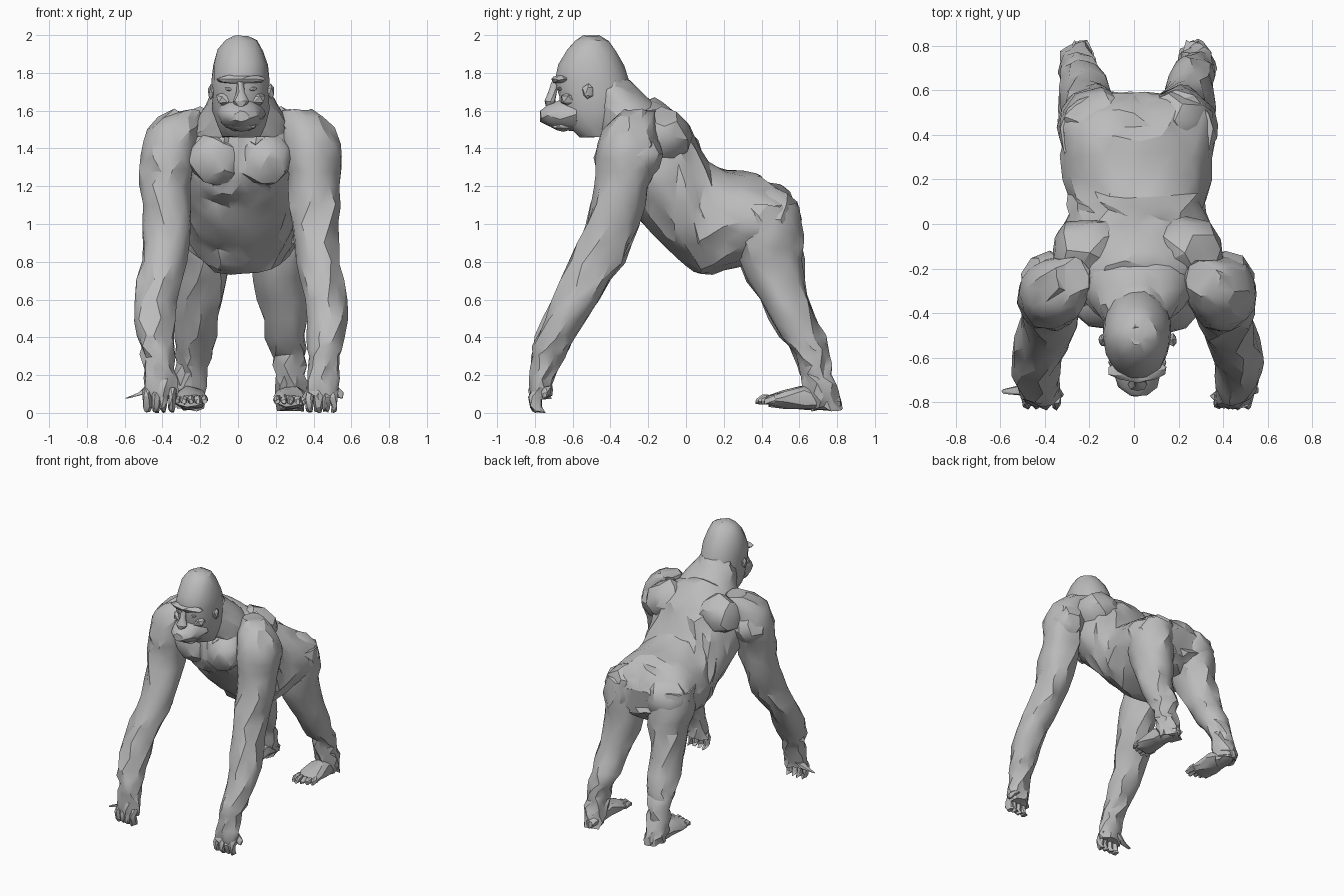
import bpy, bmesh, math, random
from mathutils import Vector

random.seed(7)
if "Cube" in bpy.data.objects:
    bpy.data.objects.remove(bpy.data.objects["Cube"], do_unlink=True)

fur = bpy.data.materials.new("grey fur")
fur.use_nodes = True
GREY = (0.5, 0.5, 0.5, 1)
fur.diffuse_color = GREY
fur.node_tree.nodes["Principled BSDF"].inputs["Base Color"].default_value = GREY
MID = 0.015  # x of the body's mirror plane


def finish(bm, name, side, rough):
    """Mirror to a side, roughen into facets and make the object."""
    for v in bm.verts:
        v.co += Vector([random.uniform(-rough, rough) for _ in range(3)])
        v.co.x = MID + side * v.co.x
        v.co.z = max(v.co.z, 0.0)
    bmesh.ops.triangulate(bm, faces=bm.faces[:])
    bmesh.ops.recalc_face_normals(bm, faces=bm.faces[:])
    mesh = bpy.data.meshes.new(name)
    bm.to_mesh(mesh)
    bm.free()
    mesh.materials.append(fur)
    ob = bpy.data.objects.new(name, mesh)
    bpy.context.collection.objects.link(ob)
    bpy.ops.object.select_all(action="DESELECT")
    ob.select_set(True)
    bpy.context.view_layer.objects.active = ob
    bpy.ops.object.shade_smooth_by_angle(angle=math.radians(28))


def smooth(p, steps):
    """Catmull-Rom through the stations."""
    p = [Vector(q) for q in p]
    out = []
    for i in range(len(p) - 1):
        a, b, c, d = p[max(i - 1, 0)], p[i], p[i + 1], p[min(i + 2, len(p) - 1)]
        for k in range(steps):
            t = k / steps
            out.append(0.5 * (2 * b + (c - a) * t + (2 * a - 5 * b + 4 * c - d) * t * t
                              + (3 * b - a - 3 * c + d) * t ** 3))
    return out + [p[-1]]


def loft(name, stations, axis="z", sides=12, steps=2, rough=0.01, side=1):
    """Skin elliptical rings (x, y, z, half width, half depth) lying across an axis."""
    bm = bmesh.new()
    rings = []
    for j, (x, y, z, a, b) in enumerate(smooth(stations, steps)):
        ring = []
        for i in range(sides):
            t = 2 * math.pi * (i + 0.5 * (j % 2)) / sides
            u, w = a * math.cos(t), b * math.sin(t)
            ring.append(bm.verts.new((x + u, y + w, z) if axis == "z" else (x + u, y, z + w)))
        rings.append(ring)
    for j, (r, q) in enumerate(zip(rings, rings[1:])):
        for i in range(sides):
            n = (i + 1) % sides
            if j % 2 == 0:
                bm.faces.new((r[i], r[n], q[i]))
                bm.faces.new((r[n], q[n], q[i]))
            else:
                bm.faces.new((r[i], r[n], q[n]))
                bm.faces.new((r[i], q[n], q[i]))
    bm.faces.new(rings[0])
    bm.faces.new(rings[-1])
    finish(bm, name, side, rough)


def blob(name, centre, size, side=1, rough=0.006, detail=2):
    """Faceted ellipsoid."""
    bm = bmesh.new()
    bmesh.ops.create_icosphere(bm, subdivisions=detail, radius=1)
    for v in bm.verts:
        v.co = Vector(c + s * k for c, s, k in zip(centre, size, v.co))
    finish(bm, name, side, rough)


# Torso, from chest to rump
loft("torso", [
    (0, -0.44, 1.36, 0.12, 0.10), (0, -0.38, 1.36, 0.24, 0.20),
    (0, -0.28, 1.35, 0.32, 0.27), (0, -0.18, 1.305, 0.34, 0.355),
    (0, -0.05, 1.21, 0.33, 0.385), (0, 0.05, 1.105, 0.31, 0.37),
    (0, 0.13, 1.025, 0.31, 0.30), (0, 0.30, 1.025, 0.34, 0.25),
    (0, 0.45, 1.02, 0.34, 0.21), (0, 0.54, 1.01, 0.28, 0.16),
    (0, 0.58, 1.0, 0.18, 0.08)], axis="y", sides=22, rough=0.016)

# Neck and head
loft("neck", [(0, -0.25, 1.46, 0.27, 0.20), (0, -0.29, 1.58, 0.22, 0.19),
              (0, -0.36, 1.68, 0.16, 0.15), (0, -0.42, 1.76, 0.12, 0.12)], sides=14)
loft("head", [
    (0, -0.46, 1.46, 0.10, 0.10), (0, -0.47, 1.52, 0.13, 0.16),
    (0, -0.475, 1.60, 0.15, 0.195), (0, -0.48, 1.68, 0.155, 0.195),
    (0, -0.50, 1.76, 0.153, 0.20), (0, -0.505, 1.84, 0.145, 0.175),
    (0, -0.50, 1.92, 0.12, 0.13), (0, -0.50, 1.97, 0.085, 0.09),
    (0, -0.50, 1.997, 0.035, 0.04)], sides=14, steps=1, rough=0.005)

# Face
loft("muzzle", [(0, -0.58, 1.585, 0.13, 0.10), (0, -0.67, 1.575, 0.11, 0.08),
                (0, -0.73, 1.575, 0.085, 0.055), (0, -0.77, 1.57, 0.04, 0.025)],
     axis="y", sides=10, steps=1, rough=0.005)
blob("lower_jaw", (0, -0.65, 1.525), (0.085, 0.075, 0.035))
blob("brow_ridge", (0, -0.655, 1.765), (0.135, 0.055, 0.026), rough=0.004)
loft("nose", [(0, -0.69, 1.755, 0.018, 0.02), (0, -0.705, 1.70, 0.022, 0.025),
              (0, -0.72, 1.65, 0.042, 0.03), (0, -0.715, 1.62, 0.025, 0.03)],
     sides=8, steps=1, rough=0.003)

# Arm from shoulder to knuckles, and leg from hip to heel
ARM = [(0.29, -0.24, 1.60, 0.08, 0.08), (0.355, -0.29, 1.50, 0.145, 0.145),
       (0.385, -0.31, 1.35, 0.15, 0.165), (0.395, -0.34, 1.20, 0.135, 0.145),
       (0.395, -0.39, 1.00, 0.13, 0.14), (0.41, -0.475, 0.80, 0.115, 0.14),
       (0.455, -0.585, 0.60, 0.11, 0.125), (0.45, -0.69, 0.40, 0.095, 0.105),
       (0.44, -0.735, 0.30, 0.085, 0.085), (0.43, -0.765, 0.18, 0.085, 0.06),
       (0.425, -0.77, 0.08, 0.09, 0.055)]
LEG = [(0.18, 0.42, 1.10, 0.16, 0.17), (0.195, 0.44, 0.95, 0.165, 0.175),
       (0.19, 0.45, 0.80, 0.14, 0.17), (0.22, 0.52, 0.60, 0.125, 0.135),
       (0.24, 0.615, 0.40, 0.105, 0.115), (0.255, 0.67, 0.30, 0.09, 0.09),
       (0.265, 0.69, 0.20, 0.08, 0.08), (0.27, 0.72, 0.10, 0.08, 0.085),
       (0.265, 0.74, 0.02, 0.07, 0.08)]
FOOT = [(0.255, 0.82, 0.05, 0.03, 0.03), (0.26, 0.76, 0.06, 0.065, 0.05),
        (0.265, 0.62, 0.08, 0.08, 0.06), (0.265, 0.52, 0.07, 0.09, 0.045),
        (0.265, 0.44, 0.065, 0.085, 0.03)]

for s, tag in ((1, "left"), (-1, "right")):
    loft(f"{tag}_arm", ARM, sides=12, rough=0.013, side=s)
    loft(f"{tag}_leg", LEG, sides=12, rough=0.013, side=s)
    loft(f"{tag}_foot", FOOT, axis="y", sides=10, steps=1, rough=0.007, side=s)

    # Muscle masses that fill the joints
    blob(f"{tag}_chest_muscle", (0.13, -0.38, 1.34), (0.15, 0.10, 0.14), s, 0.012)
    blob(f"{tag}_shoulder_blade", (0.22, -0.12, 1.46), (0.17, 0.15, 0.15), s, 0.014)
    blob(f"{tag}_buttock", (0.175, 0.47, 1.02), (0.165, 0.135, 0.17), s, 0.013)
    blob(f"{tag}_shoulder", (0.40, -0.25, 1.36), (0.12, 0.12, 0.14), s, 0.013)

    # Ear, eye and cheek
    blob(f"{tag}_ear", (0.158, -0.52, 1.70), (0.022, 0.03, 0.042), s, 0.004, 1)
    blob(f"{tag}_eye", (0.06, -0.665, 1.715), (0.028, 0.014, 0.013), s, 0.001, 1)
    blob(f"{tag}_cheek", (0.085, -0.62, 1.66), (0.05, 0.05, 0.04), s, 0.004, 1)

    # Four knuckled fingers and a thumb
    for i in range(4):
        x = 0.365 + 0.043 * i
        loft(f"{tag}_finger_{i + 1}", [
            (x, -0.775, 0.13, 0.022, 0.03), (x, -0.80, 0.085, 0.024, 0.032),
            (x, -0.795, 0.03, 0.02, 0.03), (x, -0.775, 0.005, 0.016, 0.03)],
            sides=6, steps=1, rough=0.006, side=s)
    tip = 0.53 if s > 0 else 0.595
    loft(f"{tag}_thumb", [(0.48, -0.74, 0.14, 0.03, 0.03), (0.515, -0.745, 0.105, 0.03, 0.025),
                          (tip, -0.75, 0.08, 0.012, 0.012)],
         sides=6, steps=1, rough=0.004, side=s)

    # Toes
    for i in range(5):
        x, end = 0.192 + 0.036 * i, 0.37 + 0.015 * abs(i - 1)
        loft(f"{tag}_toe_{i + 1}", [
            (x, 0.47, 0.07, 0.02, 0.024), (x, end + 0.03, 0.07, 0.019, 0.024),
            (x, end, 0.06, 0.012, 0.014)],
            axis="y", sides=6, steps=1, rough=0.004, side=s)
